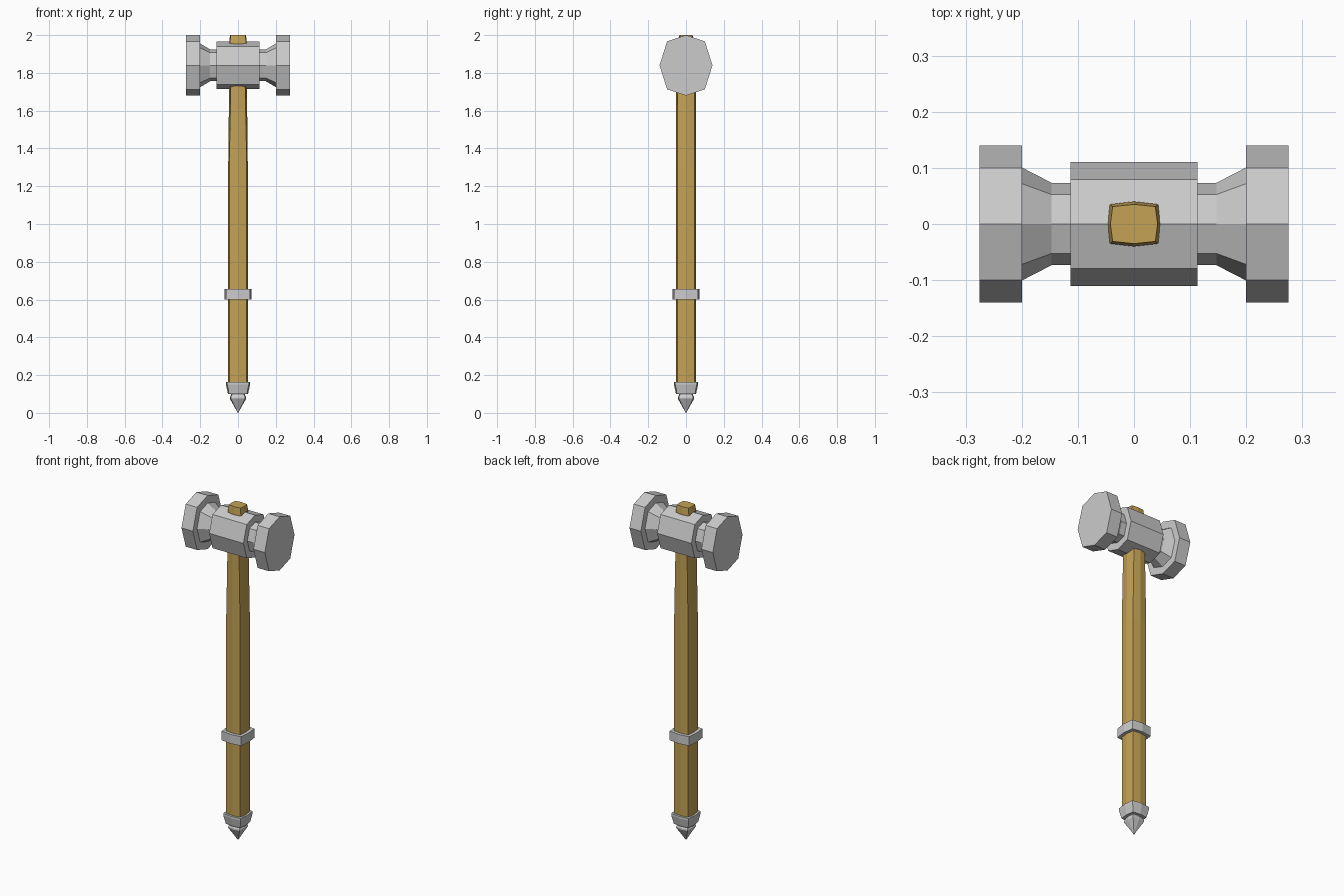
import bpy, bmesh

if "Cube" in bpy.data.objects:
    bpy.data.objects.remove(bpy.data.objects["Cube"])


def loft(name, rings, mat=None):
    """Skin consecutive rings of equal point count and cap both ends."""
    bm = bmesh.new()
    loops = [[bm.verts.new(p) for p in ring] for ring in rings]
    n = len(loops[0])
    for a, b in zip(loops, loops[1:]):
        for i in range(n):
            j = (i + 1) % n
            bm.faces.new((a[i], a[j], b[j], b[i]))
    bm.faces.new(loops[0])
    bm.faces.new(loops[-1])
    bmesh.ops.remove_doubles(bm, verts=bm.verts, dist=1e-5)
    bmesh.ops.recalc_face_normals(bm, faces=bm.faces)
    me = bpy.data.meshes.new(name)
    bm.to_mesh(me)
    bm.free()
    if mat:
        me.materials.append(mat)
    ob = bpy.data.objects.new(name, me)
    bpy.context.collection.objects.link(ob)
    return ob


def shaft_ring(z, mx, cx, my, cy):
    """Square section with slightly bulged sides: side middles m, corners c."""
    return [(mx, 0, z), (cx, cy, z), (0, my, z), (-cx, cy, z),
            (-mx, 0, z), (-cx, -cy, z), (0, -my, z), (cx, -cy, z)]


def even_ring(z, r):
    return shaft_ring(z, r, r * 0.89, r, r * 0.89)


def head_ring(x, s):
    """Tall octagon across the hammer head, scaled by s."""
    pts = [(0.14, 0), (0.10, 0.127), (0, 0.16), (-0.10, 0.127),
           (-0.14, 0), (-0.10, -0.127), (0, -0.16), (0.10, -0.127)]
    return [(x, y * s, 1.84 + z * s) for y, z in pts]


wood = bpy.data.materials.new("wood")
wood.diffuse_color = (0.55, 0.36, 0.09, 1)
wood.use_nodes = True
wood.node_tree.nodes["Principled BSDF"].inputs["Base Color"].default_value = wood.diffuse_color

# Hammer head: mirrored profile of (x, scale) from the middle to the face
half = [(0.113, 0.79), (0.113, 0.525), (0.147, 0.525),
        (0.20, 0.72), (0.20, 1.0), (0.275, 1.0)]
profile = [(-x, s) for x, s in reversed(half)] + half
loft("hammer_head", [head_ring(x, s) for x, s in profile])

# Wooden handle, narrowing in x towards the head
loft("handle", [even_ring(0.13, 0.052), even_ring(1.30, 0.052),
                shaft_ring(1.74, 0.047, 0.038, 0.052, 0.045),
                shaft_ring(1.84, 0.047, 0.038, 0.050, 0.043)], wood)

# Handle end showing above the head
loft("handle_tip", [shaft_ring(1.84, 0.047, 0.043, 0.040, 0.035),
                    shaft_ring(1.96, 0.047, 0.043, 0.040, 0.035),
                    shaft_ring(2.00, 0.042, 0.038, 0.035, 0.031)], wood)

# Metal grip band
loft("grip_band", [even_ring(0.60, 0.071), even_ring(0.655, 0.071)])

# Pommel collar and spike
loft("pommel_collar", [even_ring(0.10, 0.053), even_ring(0.15, 0.064),
                       even_ring(0.163, 0.064)])
loft("pommel_spike", [even_ring(0.0, 0.002), even_ring(0.02, 0.012),
                      even_ring(0.075, 0.043), even_ring(0.082, 0.043),
                      even_ring(0.105, 0.033)])
